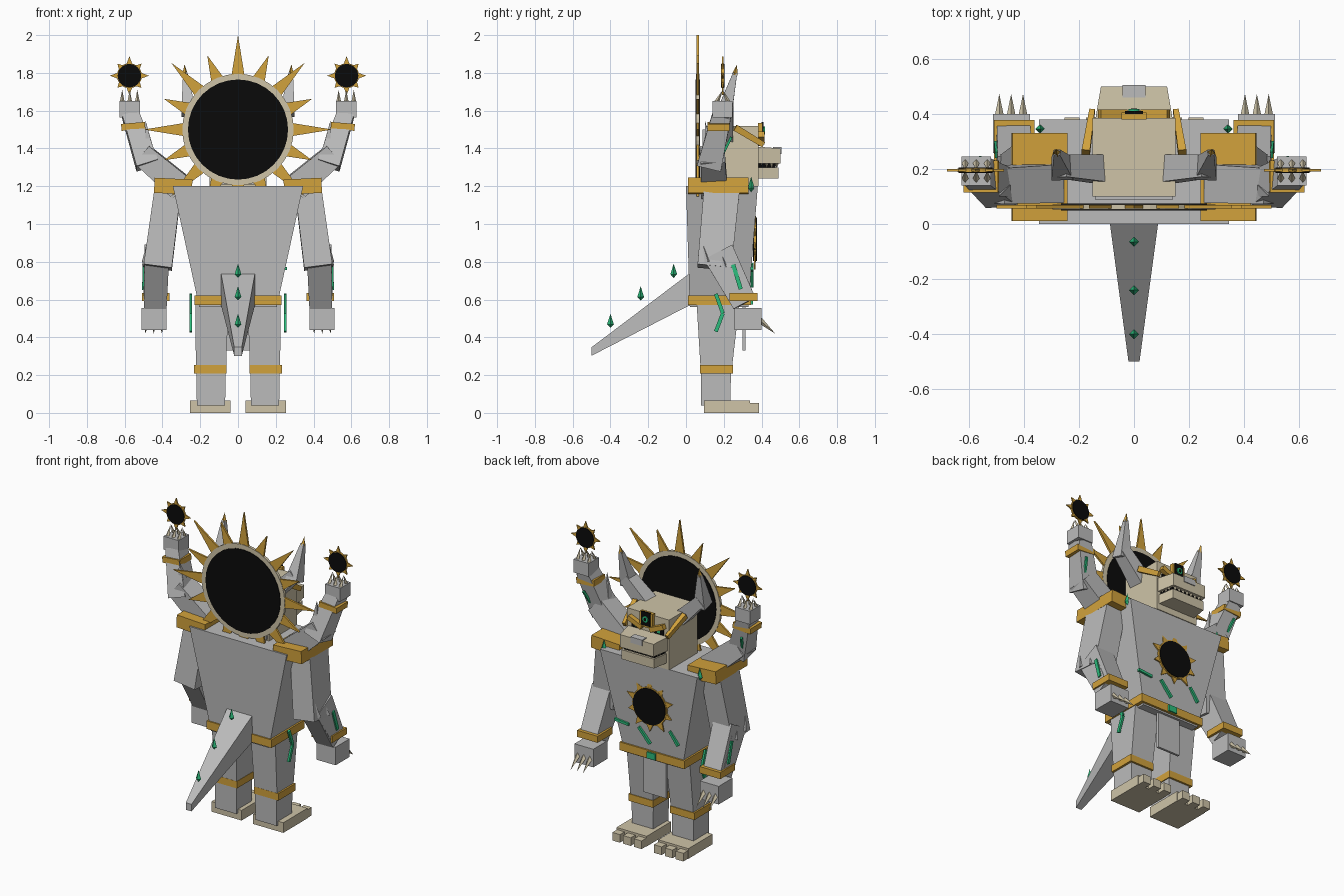
import bpy, bmesh, math
from mathutils import Vector, Euler

if "Cube" in bpy.data.objects:
    bpy.data.objects.remove(bpy.data.objects["Cube"], do_unlink=True)


def material(name, r, g, b):
    m = bpy.data.materials.new(name)
    m.use_nodes = True
    m.diffuse_color = (r, g, b, 1)
    node = m.node_tree.nodes["Principled BSDF"]
    node.inputs["Base Color"].default_value = (r, g, b, 1)
    node.inputs["Roughness"].default_value = 0.8
    return m


GREY = material("stone grey", 0.5, 0.5, 0.5)
GOLD = material("gold", 0.64, 0.36, 0.045)
CREAM = material("bone cream", 0.62, 0.55, 0.39)
BLACK = material("black", 0.003, 0.003, 0.003)
GREEN = material("jade green", 0.025, 0.5, 0.2)


def finish(name, bm, mat):
    bmesh.ops.recalc_face_normals(bm, faces=bm.faces[:])
    me = bpy.data.meshes.new(name)
    bm.to_mesh(me)
    bm.free()
    me.materials.append(mat)
    ob = bpy.data.objects.new(name, me)
    bpy.context.collection.objects.link(ob)
    return ob


def box(name, mat, lo, hi, tilt=0):
    """Box between two corners, optionally tilted about y."""
    lo, hi = Vector(lo), Vector(hi)
    bm = bmesh.new()
    bmesh.ops.create_cube(bm, size=1)
    for v in bm.verts:
        v.co = Vector(a * b for a, b in zip(v.co, hi - lo))
    ob = finish(name, bm, mat)
    ob.location = (lo + hi) / 2
    ob.rotation_euler = Euler((0, tilt, 0))
    return ob


def loft(name, mat, a, size_a, b, size_b, axis=None):
    """Tapered bar from a to b; the ends are square to axis."""
    a, b = Vector(a), Vector(b)
    n = Vector(axis) if axis else (b - a).normalized()
    ref = Vector((1, 0, 0)) if abs(n.x) < 0.9 else Vector((0, 0, 1))
    u = (ref - n * ref.dot(n)).normalized()
    w = n.cross(u)
    bm = bmesh.new()
    ends = []
    for c, (su, sw) in ((a, size_a), (b, size_b)):
        ends.append([bm.verts.new(c + u * su * i / 2 + w * sw * j / 2)
                     for i, j in ((-1, -1), (1, -1), (1, 1), (-1, 1))])
    bm.faces.new(ends[0])
    bm.faces.new(ends[1])
    for i in range(4):
        k = (i + 1) % 4
        bm.faces.new((ends[0][i], ends[0][k], ends[1][k], ends[1][i]))
    return finish(name, bm, mat)


def spike(name, mat, a, b, r, sides=4):
    a, b = Vector(a), Vector(b)
    bm = bmesh.new()
    bmesh.ops.create_cone(bm, cap_ends=True, segments=sides, radius1=r, radius2=0, depth=(b - a).length)
    ob = finish(name, bm, mat)
    ob.location = (a + b) / 2
    ob.rotation_euler = (b - a).to_track_quat('Z', 'Y').to_euler()
    return ob


def disc(name, mat, c, r, thick):
    bm = bmesh.new()
    bmesh.ops.create_cone(bm, cap_ends=True, segments=32, radius1=r, radius2=r, depth=thick)
    ob = finish(name, bm, mat)
    ob.location = c
    ob.rotation_euler = (math.pi / 2, 0, 0)


def sunburst(name, c, r, rim, long, short, rays, thick):
    """Black disc with a rim and a ring of flat pointed rays facing y."""
    disc(name + " rim", CREAM if r > 0.2 else GOLD, c, rim, thick)
    disc(name + " face", BLACK, c, r, thick + 0.008)
    bm = bmesh.new()
    half = math.pi / rays * 0.62
    for i in range(rays):
        t = 2 * math.pi * i / rays
        tip = long if i % 2 == 0 else short
        plan = [(t - half, rim * 0.97), (t, tip), (t + half, rim * 0.97)]
        sides = [[bm.verts.new((q * math.sin(p), y, q * math.cos(p))) for p, q in plan]
                 for y in (-thick * 0.35, thick * 0.35)]
        bm.faces.new(sides[0])
        bm.faces.new(sides[1])
        for j in range(3):
            k = (j + 1) % 3
            bm.faces.new((sides[0][j], sides[0][k], sides[1][k], sides[1][j]))
    finish(name + " rays", bm, GOLD).location = c


def gem(name, x, y, z, h):
    spike(name + " top", GREEN, (x, y, z + h * 0.25), (x, y, z + h), 0.018)
    spike(name + " bottom", GREEN, (x, y, z + h * 0.25), (x, y, z), 0.018)


# Trunk, belt and loincloth
loft("torso", GREY, (0, 0.175, 0.56), (0.41, 0.31), (0, 0.19, 1.2), (0.69, 0.38), axis=(0, 0, 1))
box("belt", GOLD, (-0.23, 0.01, 0.57), (0.23, 0.345, 0.622))
box("belt gem", GREEN, (-0.03, 0.34, 0.575), (0.03, 0.355, 0.615))
box("loincloth", GREY, (-0.08, 0.3, 0.33), (0.08, 0.315, 0.58))
sunburst("chest sun", (0, 0.365, 0.92), 0.115, 0.122, 0.17, 0.16, 10, 0.012)
for a, b in (((0.16, 0.755), (0.26, 0.765)), ((0.09, 0.76), (0.01, 0.67)), ((-0.13, 0.79), (-0.19, 0.71))):
    loft("chest marking", GREEN, (a[0], 0.35, a[1]), (0.016, 0.016), (b[0], 0.35, b[1]), (0.016, 0.016))

# Tail with upright gems
loft("tail", GREY, (0, 0.02, 0.655), (0.18, 0.17), (0, -0.5, 0.325), (0.04, 0.045), axis=(0, 1, 0))
for y, z in ((-0.065, 0.715), (-0.24, 0.595), (-0.4, 0.45)):
    gem("tail gem", 0, y, z, 0.075)

# Great sun behind the head
sunburst("great sun", (0, 0.062, 1.5), 0.265, 0.295, 0.5, 0.425, 16, 0.018)

# Head, jaws and teeth
box("head", CREAM, (-0.15, 0.1, 1.2), (0.15, 0.385, 1.52))
box("head back", GREY, (-0.14, 0.088, 1.21), (0.14, 0.11, 1.5))
loft("upper snout", CREAM, (0, 0.37, 1.365), (0.284, 0.09), (0, 0.5, 1.36), (0.24, 0.08), axis=(0, 1, 0))
loft("lower jaw", CREAM, (0, 0.37, 1.27), (0.27, 0.06), (0, 0.49, 1.27), (0.23, 0.06), axis=(0, 1, 0))
loft("mouth", BLACK, (0, 0.37, 1.31), (0.25, 0.04), (0, 0.475, 1.31), (0.215, 0.04), axis=(0, 1, 0))
box("nose", GREY, (-0.042, 0.46, 1.37), (0.042, 0.505, 1.408))
for i in range(7):
    x = -0.09 + i * 0.03
    spike("front tooth", CREAM, (x, 0.48, 1.325), (x, 0.48, 1.295), 0.012)
box("forehead frame", GOLD, (-0.045, 0.38, 1.44), (0.045, 0.405, 1.535))
box("forehead panel", BLACK, (-0.032, 0.4, 1.452), (0.032, 0.41, 1.54))
disc("forehead jewel", GREEN, (0, 0.411, 1.495), 0.02, 0.012)
disc("jewel centre", BLACK, (0, 0.413, 1.495), 0.01, 0.012)

for s in (-1, 1):
    # Face trim
    loft("brow", GOLD, (s * 0.03, 0.4, 1.435), (0.03, 0.03), (s * 0.125, 0.4, 1.475), (0.03, 0.03))
    box("eye", BLACK, (s * 0.08 - 0.035, 0.38, 1.412), (s * 0.08 + 0.035, 0.39, 1.445))
    box("eye pupil", GREEN, (s * 0.08 - 0.01, 0.385, 1.42), (s * 0.08 + 0.01, 0.393, 1.44))
    loft("cheek strip", GOLD, (s * 0.175, 0.26, 1.51), (0.03, 0.035), (s * 0.152, 0.41, 1.42), (0.02, 0.03))
    for i in range(3):
        y = 0.4 + i * 0.027
        spike("side tooth", CREAM, (s * 0.115, y, 1.33), (s * 0.115, y, 1.295), 0.012)

    # Horns
    loft("horn base", GREY, (s * 0.12, 0.2, 1.47), (0.09, 0.1), (s * 0.27, 0.21, 1.62), (0.07, 0.08))
    loft("horn", GREY, (s * 0.26, 0.2, 1.58), (0.08, 0.085), (s * 0.28, 0.26, 1.8), (0.022, 0.022))
    spike("horn tip", GOLD, (s * 0.28, 0.258, 1.79), (s * 0.283, 0.27, 1.845), 0.016)

    # Shoulder pads
    box("shoulder pad", GOLD, (s * 0.343 - 0.1, 0.01, 1.16), (s * 0.343 + 0.1, 0.33, 1.24), s * -0.05)
    gem("shoulder gem", s * 0.34, 0.345, 1.17, 0.08)

    # Raised arm
    loft("raised upper arm", GREY, (s * 0.3, 0.15, 1.19), (0.14, 0.14), (s * 0.51, 0.14, 1.37), (0.12, 0.13))
    loft("raised forearm", GREY, (s * 0.48, 0.125, 1.31), (0.12, 0.13), (s * 0.57, 0.19, 1.58), (0.09, 0.1))
    box("raised bracelet", GOLD, (s * 0.555 - 0.063, 0.115, 1.498), (s * 0.555 + 0.063, 0.23, 1.535), s * 0.08)
    spike("raised arm spike", GREY, (s * 0.47, 0.12, 1.4), (s * 0.49, 0.1, 1.55), 0.03)
    loft("raised arm marking", GREEN, (s * 0.54, 0.2, 1.38), (0.012, 0.014), (s * 0.56, 0.24, 1.46), (0.012, 0.014))
    box("raised hand", GREY, (s * 0.573 - 0.054, 0.14, 1.565), (s * 0.573 + 0.054, 0.245, 1.65))
    for i in (-1, 0, 1):
        x = s * 0.573 + i * 0.04
        for y in (0.16, 0.225):
            spike("raised claw", CREAM, (x, y, 1.64), (x, 0.195, 1.71), 0.014)
    sunburst("hand sun", (s * 0.575, 0.195, 1.785), 0.062, 0.066, 0.103, 0.09, 8, 0.012)

    # Lowered arm
    loft("upper arm", GREY, (s * 0.37, 0.19, 1.19), (0.14, 0.19), (s * 0.425, 0.15, 0.77), (0.15, 0.18))
    loft("forearm", GREY, (s * 0.43, 0.17, 0.85), (0.13, 0.17), (s * 0.438, 0.31, 0.58), (0.12, 0.13))
    loft("forearm guard", GREY, (s * 0.475, 0.17, 0.82), (0.04, 0.13), (s * 0.485, 0.28, 0.62), (0.03, 0.1))
    for y, z in ((0.11, 0.8), (0.2, 0.78)):
        spike("elbow spike", GREY, (s * 0.48, y, z), (s * 0.485, y - 0.02, z + 0.09), 0.03)
    loft("forearm marking", GREEN, (s * 0.498, 0.25, 0.785), (0.012, 0.022), (s * 0.502, 0.29, 0.655), (0.012, 0.022))
    box("wrist band", GOLD, (s * 0.435 - 0.073, 0.23, 0.593), (s * 0.435 + 0.073, 0.378, 0.635))
    box("hand", GREY, (s * 0.445 - 0.067, 0.258, 0.44), (s * 0.445 + 0.067, 0.4, 0.556))
    for i in range(3):
        x = s * (0.403 + i * 0.043)
        spike("claw", CREAM, (x, 0.385, 0.495), (x, 0.472, 0.42), 0.018)

    # Leg and foot
    loft("thigh", GREY, (s * 0.143, 0.16, 0.23), (0.16, 0.165), (s * 0.138, 0.17, 0.6), (0.175, 0.23), axis=(0, 0, 1))
    loft("shin", GREY, (s * 0.143, 0.158, 0.04), (0.15, 0.155), (s * 0.143, 0.158, 0.25), (0.155, 0.16), axis=(0, 0, 1))
    box("knee band", GOLD, (s * 0.147 - 0.087, 0.075, 0.208), (s * 0.147 + 0.087, 0.25, 0.253))
    box("foot", CREAM, (s * 0.148 - 0.107, 0.095, 0), (s * 0.148 + 0.107, 0.34, 0.065))
    for i in (-1, 0, 1):
        x = s * 0.148 + i * 0.077
        box("toe", CREAM, (x - 0.027, 0.33, 0), (x + 0.027, 0.387, 0.052))
    for z in (0.43, 0.63):
        loft("thigh marking", GREEN, (s * 0.25, 0.158, z), (0.012, 0.02), (s * 0.25, 0.195, 0.527), (0.012, 0.02))
